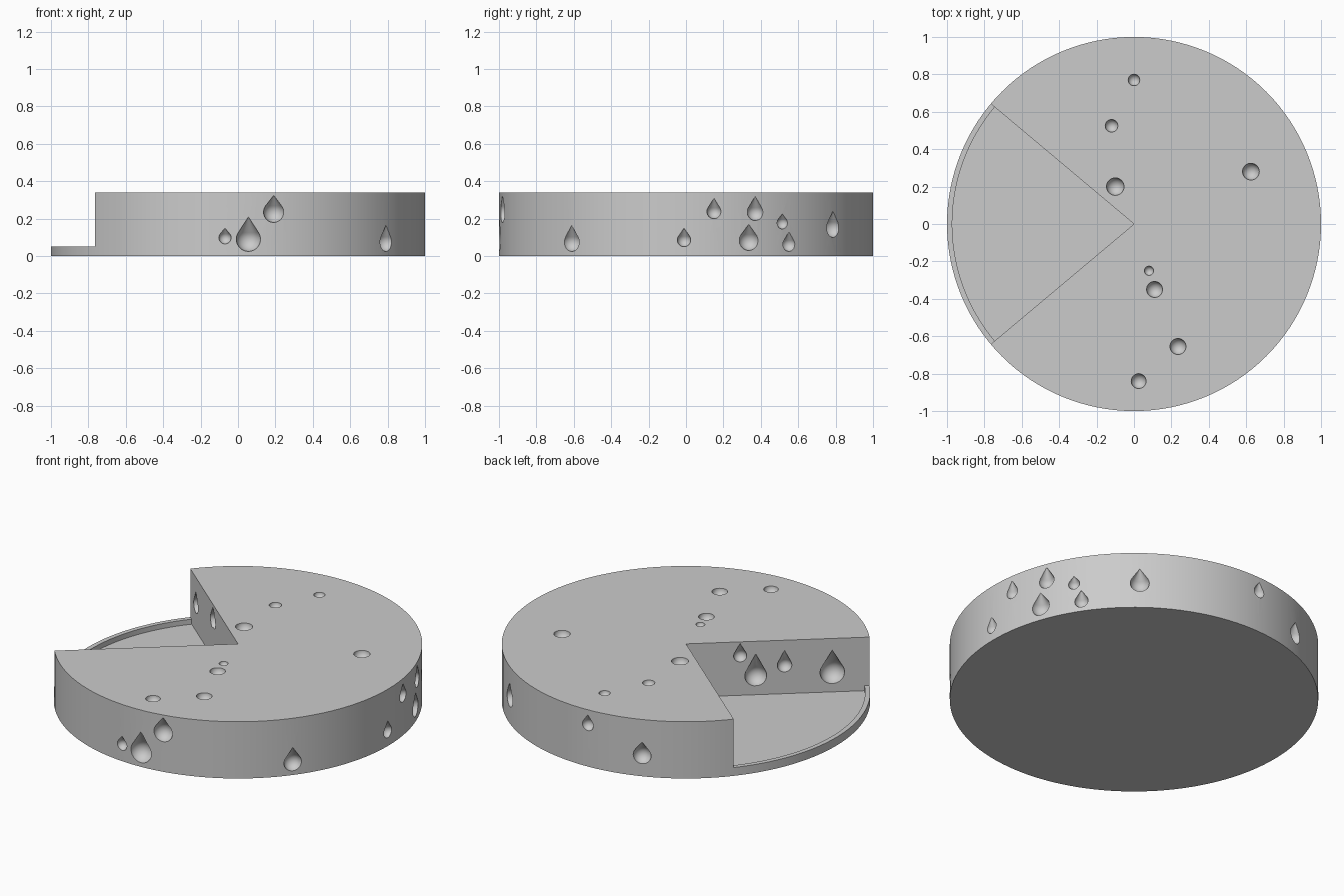
import bpy, bmesh, math
from mathutils import Matrix

if "Cube" in bpy.data.objects:
    bpy.data.objects.remove(bpy.data.objects["Cube"])

HEIGHT, HALF_OPEN = 0.34, math.radians(40)
grey = bpy.data.materials.new("plain_grey")
grey.diffuse_color = (0.6, 0.6, 0.6, 1)
grey.use_nodes = True
grey.node_tree.nodes["Principled BSDF"].inputs["Base Color"].default_value = grey.diffuse_color


def make_object(name, bm):
    bmesh.ops.recalc_face_normals(bm, faces=bm.faces)
    mesh = bpy.data.meshes.new(name)
    bm.to_mesh(mesh)
    bm.free()
    mesh.materials.append(grey)
    obj = bpy.data.objects.new(name, mesh)
    bpy.context.collection.objects.link(obj)
    return obj


def sector(name, radius, z0, z1):
    """Pie slice opening towards -x."""
    bm = bmesh.new()
    n = 48
    pts = [(0, 0)]
    for i in range(n + 1):
        a = math.pi - HALF_OPEN + 2 * HALF_OPEN * i / n
        pts.append((radius * math.cos(a), radius * math.sin(a)))
    face = bm.faces.new([bm.verts.new((x, y, z0)) for x, y in pts])
    new = bmesh.ops.extrude_face_region(bm, geom=[face])["geom"]
    bmesh.ops.translate(bm, vec=(0, 0, z1 - z0),
                        verts=[v for v in new if isinstance(v, bmesh.types.BMVert)])
    return make_object(name, bm)


def add_drop(bm, x, y, bottom, top, r, segs=32):
    """Teardrop: round below, straight tangent cone up to a tip."""
    zc = bottom + r
    rise = top - zc
    tangent = math.asin(r / rise)
    rings = []
    steps = 12
    for i in range(1, steps + 1):
        a = -math.pi / 2 + (tangent + math.pi / 2) * i / steps
        rings.append([bm.verts.new((x + r * math.cos(a) * math.cos(t),
                                    y + r * math.cos(a) * math.sin(t),
                                    zc + r * math.sin(a)))
                      for t in (2 * math.pi * k / segs for k in range(segs))])
    low, tip = bm.verts.new((x, y, bottom)), bm.verts.new((x, y, top))
    for k in range(segs):
        j = (k + 1) % segs
        bm.faces.new((low, rings[0][j], rings[0][k]))
        bm.faces.new((tip, rings[-1][k], rings[-1][j]))
        for a, b in zip(rings, rings[1:]):
            bm.faces.new((a[k], a[j], b[j], b[k]))


# Full wheel
bm = bmesh.new()
bmesh.ops.create_cone(bm, cap_ends=True, segments=128, radius1=1, radius2=1,
                      depth=HEIGHT, matrix=Matrix.Translation((0, 0, HEIGHT / 2)))
wheel = make_object("wheel", bm)

# Missing slice: opening above the rim, and the shallow tray inside it
cutters = [sector("slice_opening", 1.1, 0.05, 0.5),
           sector("tray_recess", 0.972, 0.02, 0.4)]

# Holes on the outer side: angle, bottom, top, radius
side_holes = [
    (-86.8, 0.025, 0.21, 0.065), (-79.0, 0.18, 0.325, 0.055), (-94.0, 0.065, 0.15, 0.033),
    (-37.7, 0.025, 0.165, 0.05), (-0.6, 0.05, 0.15, 0.036), (8.6, 0.2, 0.31, 0.038),
    (21.7, 0.19, 0.32, 0.045), (19.6, 0.03, 0.17, 0.053), (31.0, 0.145, 0.225, 0.032),
    (33.4, 0.025, 0.13, 0.038), (51.8, 0.1, 0.24, 0.052), (92.8, 0.215, 0.31, 0.035),
    (111.2, 0.075, 0.205, 0.05)]
# Holes on the slice walls: wall angle, distance from centre, bottom, top, radius
wall_holes = [
    (-140, 0.295, 0.22, 0.33, 0.036), (-140, 0.38, 0.073, 0.265, 0.06),
    (-140, 0.537, 0.15, 0.28, 0.04), (-140, 0.797, 0.07, 0.27, 0.067),
    (140, 0.884, 0.127, 0.253, 0.045), (140, 0.526, 0.19, 0.325, 0.05),
    (140, 0.39, 0.09, 0.23, 0.05)]
# Holes on the top: x, y, radius
top_holes = [
    (0, 0.77, 0.031), (-0.12, 0.525, 0.034), (-0.1, 0.2, 0.047), (0.625, 0.28, 0.045),
    (0.08, -0.25, 0.025), (0.11, -0.35, 0.043), (0.235, -0.655, 0.043), (0.025, -0.84, 0.04)]

bm = bmesh.new()
for ang, dist, lo, hi, r in [(a, 1.0, lo, hi, r) for a, lo, hi, r in side_holes] + wall_holes:
    a = math.radians(ang)
    add_drop(bm, dist * math.cos(a), dist * math.sin(a), lo, hi, r)
for x, y, r in top_holes:
    add_drop(bm, x, y, HEIGHT - r, HEIGHT + 1.8 * r, r)
cutters.append(make_object("drop_holes", bm))

# Cut everything out of the wheel, then drop the cutters
for cutter in cutters:
    cutter.hide_render = True
    mod = wheel.modifiers.new(cutter.name, 'BOOLEAN')
    mod.operation, mod.solver, mod.object = 'DIFFERENCE', 'EXACT', cutter
    mod.use_self = cutter.name == "drop_holes"
bpy.context.view_layer.update()
graph = bpy.context.evaluated_depsgraph_get()
result = bpy.data.meshes.new_from_object(wheel.evaluated_get(graph))
wheel.modifiers.clear()
wheel.data = result
for cutter in cutters:
    bpy.data.objects.remove(cutter)

# Smooth curved surfaces, keep cut edges crisp
bpy.context.view_layer.objects.active = wheel
wheel.select_set(True)
bpy.ops.object.shade_smooth_by_angle(angle=math.radians(30))
